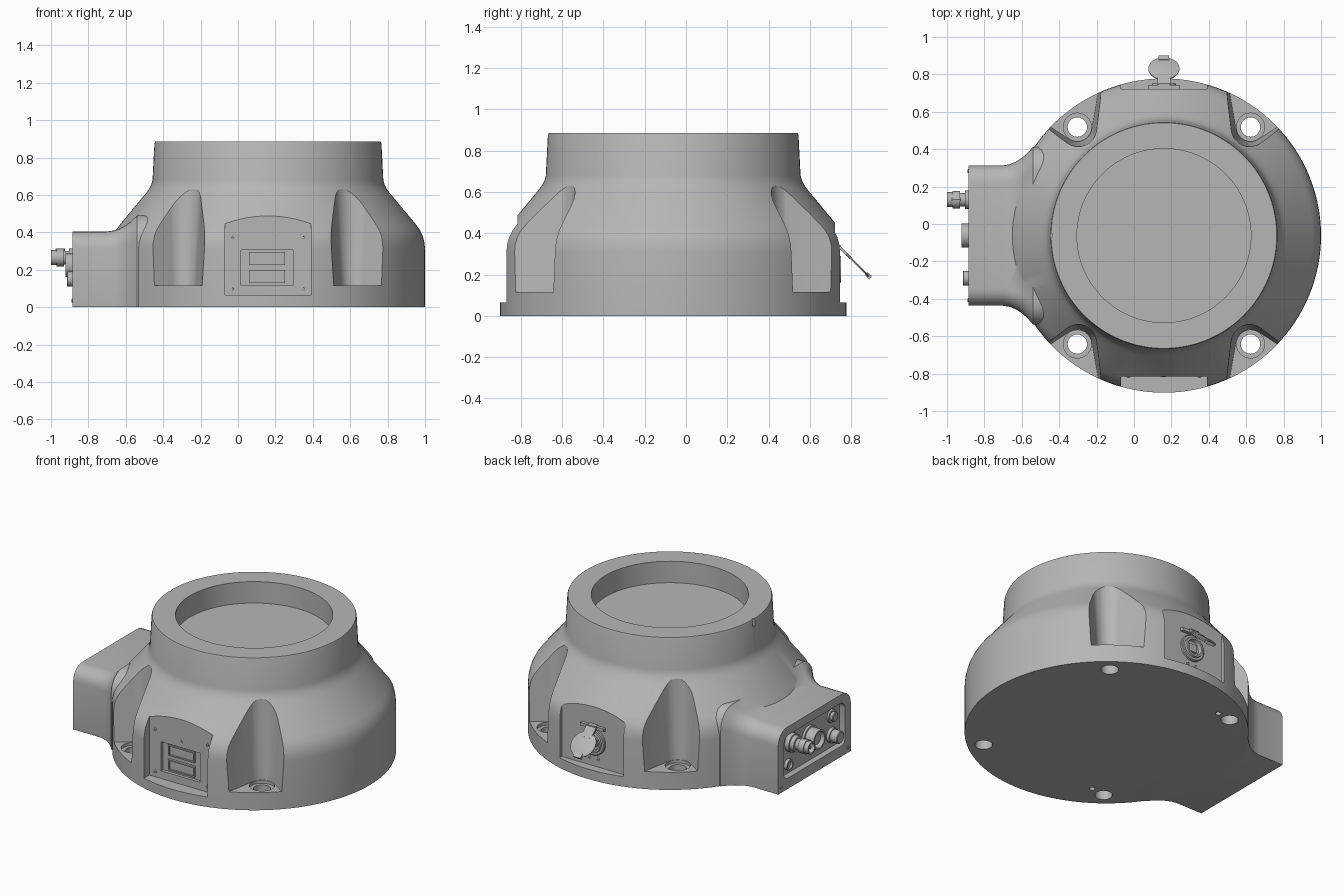
import bpy, bmesh
from math import cos, sin, pi, radians
from mathutils import Vector, Matrix

cube = bpy.data.objects.get("Cube")
if cube:
    bpy.data.objects.remove(cube, do_unlink=True)

GREY = (0.47, 0.47, 0.47, 1)
metal = bpy.data.materials.new("grey_metal")
metal.use_nodes = True
metal.diffuse_color = GREY
metal.node_tree.nodes["Principled BSDF"].inputs["Base Color"].default_value = GREY

CX, CY = 0.16, -0.062          # axis of the round body
AXES = {"x": Vector((1, 0, 0)), "-x": Vector((-1, 0, 0)), "y": Vector((0, 1, 0)),
        "-y": Vector((0, -1, 0)), "z": Vector((0, 0, 1))}


def loft(name, rings):
    """Skin a list of equal-length rings and cap both ends."""
    bm = bmesh.new()
    loops = [[bm.verts.new(p) for p in ring] for ring in rings]
    n = len(loops[0])
    for a, b in zip(loops, loops[1:]):
        for i in range(n):
            j = (i + 1) % n
            bm.faces.new((a[i], a[j], b[j], b[i]))
    bm.faces.new(loops[0][::-1])
    bm.faces.new(loops[-1])
    bmesh.ops.recalc_face_normals(bm, faces=bm.faces)
    mesh = bpy.data.meshes.new(name)
    bm.to_mesh(mesh)
    bm.free()
    mesh.materials.append(metal)
    obj = bpy.data.objects.new(name, mesh)
    bpy.context.collection.objects.link(obj)
    return obj


def turned(name, profile, origin, axis="z", n=24):
    """Turn (distance, radius) pairs about an axis."""
    d = AXES[axis] if isinstance(axis, str) else axis.normalized()
    u = d.orthogonal().normalized()
    v = d.cross(u)
    return loft(name, [[Vector(origin) + d * h + (u * cos(2 * pi * i / n) + v * sin(2 * pi * i / n)) * r
                        for i in range(n)] for h, r in profile])


def block(name, lo, hi):
    return loft(name, [[(x, y, z) for x, y in ((lo[0], lo[1]), (hi[0], lo[1]), (hi[0], hi[1]), (lo[0], hi[1]))]
                       for z in (lo[2], hi[2])])


def boolean(target, tool, op="DIFFERENCE"):
    mod = target.modifiers.new(op.lower(), "BOOLEAN")
    mod.operation, mod.object, mod.solver = op, tool, "EXACT"
    bpy.context.view_layer.objects.active = target
    bpy.ops.object.modifier_apply(modifier=mod.name)
    bpy.data.objects.remove(tool, do_unlink=True)


def rounded_section(x, half, z0, z1, r_low, r_top, steps=6):
    """Rounded rectangle in the YZ plane."""
    pts = []
    for sy, sz, start, r in ((1, 0, 270, r_low), (1, 1, 0, r_top), (-1, 1, 90, r_top), (-1, 0, 180, r_low)):
        cy = CY + sy * (half - r)
        cz = z1 - r if sz else z0 + r
        for k in range(steps + 1):
            a = radians(start + 90 * k / steps)
            pts.append((x, cy + r * cos(a), cz + r * sin(a)))
    return pts


# Round housing with collar and sunk top
body = turned("housing", [(0, .84), (.31, .84), (.345, .837), (.38, .828), (.41, .814), (.44, .793),
                          (.61, .652), (.635, .634), (.655, .624), (.68, .617), (.875, .607), (.885, .603),
                          (.885, .465), (.745, .465)], (CX, CY, 0), n=128)

# Side connector box, flaring into the housing
flare = [(-.885, 0), (-.70, 0), (-.665, .006), (-.63, .02), (-.60, .04), (-.57, .066), (-.54, .1), (-.30, .1)]
side_box = loft("side_box", [rounded_section(x, .375 + f, 0, .405 + f * .85, .002, .09 + f * .3)
                             for x, f in flare])
boolean(body, side_box, "UNION")
boolean(body, loft("recess_cut", [rounded_section(x, .315, .07, .35, .04, .05) for x in (-.95, -.845)]))

# Corner bolt pockets: drafted wedges with a rounded inner end, floor, bore and counterbore
def wedge(sx, sy, r, z):
    pts = [Vector((cos(radians(a)), sin(radians(a)))) * r for a in range(190, 304, 14)]
    pts.append(Vector((cos(radians(303)), sin(radians(303)))) * r)
    for end, ang in ((len(pts) - 1, 33), (0, 100)):
        pts.append(pts[end] + Vector((cos(radians(ang)), sin(radians(ang)))) * .45)
    return [(CX + sx * (.463 + p.x), CY + sy * (.58 + p.y), z) for p in pts]


for sx in (-1, 1):
    for sy in (-1, 1):
        boolean(body, loft("pocket_cut", [wedge(sx, sy, r, z) for z, r in ((.115, .078), (.8, .116))]))
        hole = (CX + sx * .463, CY + sy * .58, 0)
        boolean(body, turned("bore_cut", [(-.1, .052), (.095, .052), (.095, .075), (.2, .075)], hole))
    # Small dowel hole beside each bolt hole on the box side
    boolean(body, turned("dowel_cut", [(-.05, .017), (.05, .017)],
                         (CX - .363, CY + sx * .58 + .015, 0), n=16))

# Flat panel seats front and back, and the index notch on the collar
boolean(body, block("front_cut", (CX - .23, -1.1, .065), (CX + .23, -.815, .6)))
boolean(body, block("back_cut", (CX - .23, .722, .065), (CX + .23, 1.1, .6)))
boolean(body, turned("notch_cut", [(.84, .012), (.95, .012)], (CX - .606, CY, 0), n=12))

# Display window sunk in the front panel
FY = -.815
boolean(body, block("display_cut", (.015, -.9, .115), (.295, FY + .02, .305)))
for name, z in (("lower_display", .13), ("upper_display", .225)):
    frame = block(name, (.06, FY + .006, z), (.25, FY + .03, z + .07))
    boolean(frame, block("glass_cut", (.068, -.9, z + .008), (.242, FY + .014, z + .062)))
loft("front_marker", [[(CX - .012, y, .335), (CX + .012, y, .335), (CX, y, .357)] for y in (FY + .002, FY - .003)])

# Panel screws
def screw(name, origin, axis, r=.011):
    turned(name, [(-.004, r), (.003, r), (.005, r * .7), (.005, r * .45), (.001, r * .4)], origin, axis, 12)


for x in (CX - .19, CX + .19):
    for z in (.1, .375):
        screw("front_panel_screw", (x, FY, z), "-y")
for y in (CY - .345, CY + .345):
    screw("box_screw", (-.885, y, .035), "-x")
for x in (CX - .03, CX + .03):
    screw("back_panel_screw", (x, .722, .115), "y")

# Back socket, with hinge and open hanging lid
BY = .722
turned("back_socket", [(-.01, .085), (.012, .085), (.016, .08), (.016, .066), (.03, .064), (.03, .052),
                       (.002, .05)], (CX, BY, .225), "y", 32)
block("socket_insert", (CX - .028, BY, .2), (CX + .028, BY + .014, .25))
block("hinge_mount", (CX - .085, BY - .005, .315), (CX + .085, BY + .02, .335))
block("hinge_knuckle", (CX - .03, BY, .32), (CX + .03, BY + .03, .34))
slope = Vector((0, 1, -1)).normalized()
normal = Vector((0, 1, 1)).normalized()
hinge = Vector((CX, BY + .02, .335))
turned("lid", [(-.005, .078), (-.003, .083), (.003, .083), (.005, .078)], hinge + slope * .125, normal, 32)
for name, half, start, end, h in (("lid_arm", .035, 0, .08, .006), ("lid_tab", .028, .185, .215, .01)):
    loft(name, [[hinge + slope * d + normal * k + Vector((s, 0, 0))
                 for s, k in ((-half, -h), (half, -h), (half, h), (-half, h))] for d in (start, end)])

# Connectors on the side box, all starting at the sunk panel
PX = -.845
turned("coaxial_connector", [(0, .06), (.03, .06), (.03, .05), (.058, .05), (.058, .036), (.085, .036),
                             (.085, .046), (.125, .046), (.125, .04), (.155, .04), (.155, .03), (.11, .028)],
       (PX, .13, .265), "-x", 32)
turned("coaxial_pin", [(0, .009), (.145, .009)], (PX, .13, .265), "-x", 12)
turned("coaxial_lug", [(.1, .008), (.152, .008)], (PX + .02, .13, .305), "-x", 10)
turned("round_socket", [(0, .075), (.015, .075), (.015, .064), (.077, .064), (.077, .052), (.02, .05)],
       (PX, CY, .225), "-x", 32)
turned("socket_core", [(0, .034), (.06, .034)], (PX, CY, .225), "-x")
turned("small_plug", [(0, .048), (.02, .048), (.02, .04), (.066, .04), (.07, .035)], (PX, -.29, .15), "-x")
turned("small_button", [(0, .042), (.012, .042), (.012, .03), (.03, .03), (.034, .025)], (PX, -.29, .275), "-x")
turned("fuse_cap", [(0, .035), (.02, .035), (.02, .024), (.008, .022)], (PX, .16, .13), "-x")

# Smooth curved faces, keep edges crisp
bpy.ops.object.select_all(action="DESELECT")
for obj in bpy.context.collection.objects:
    if obj.type == "MESH" and metal.name in obj.data.materials:
        obj.select_set(True)
        bpy.context.view_layer.objects.active = obj
bpy.ops.object.shade_smooth_by_angle(angle=radians(28))
